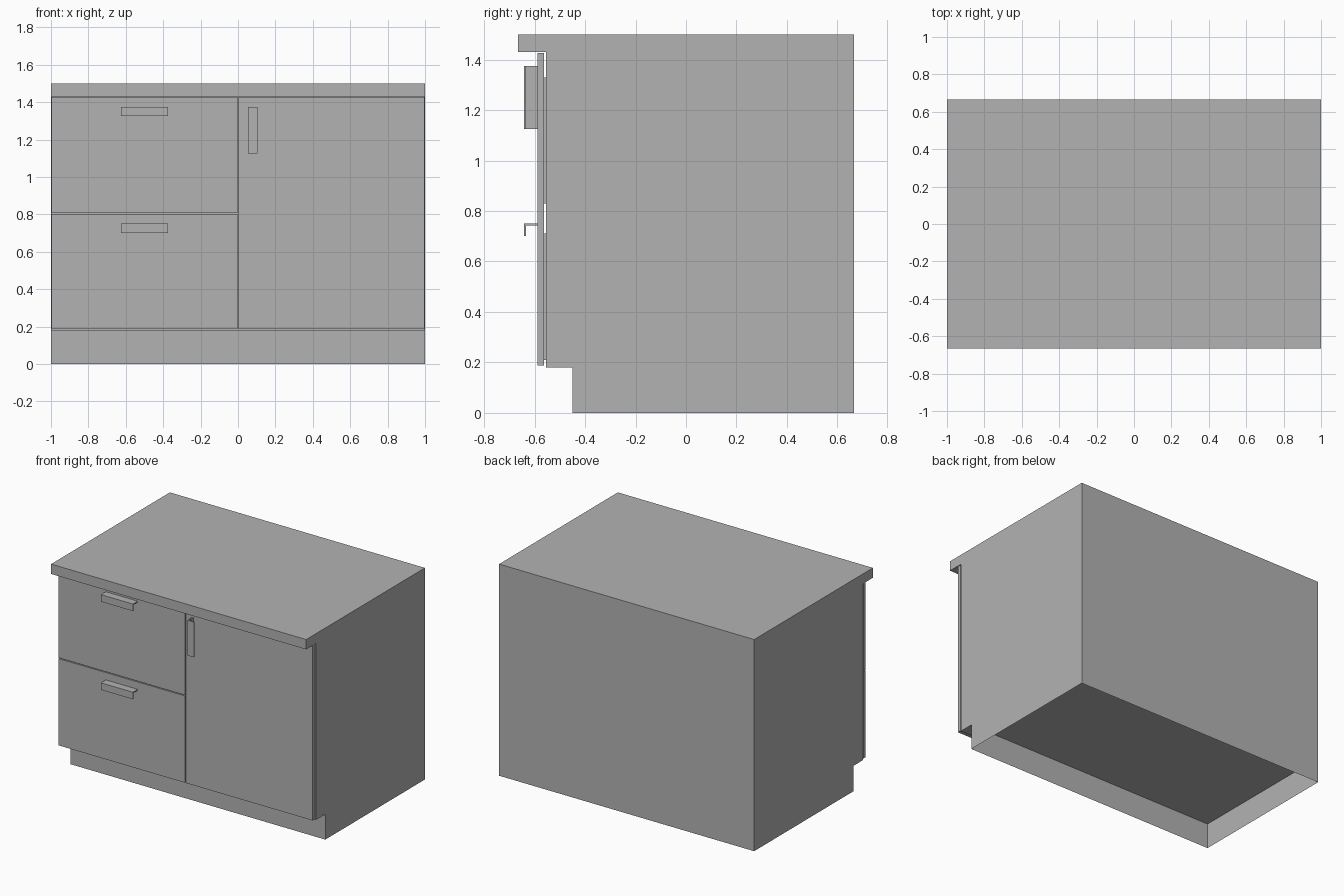
import bpy
import bmesh

old = bpy.data.objects.get("Cube")
if old:
    bpy.data.objects.remove(old, do_unlink=True)

# One plain grey for everything
GREY = (0.45, 0.45, 0.45, 1)
grey = bpy.data.materials.new("plain grey")
grey.use_nodes = True
grey.diffuse_color = GREY
grey.node_tree.nodes["Principled BSDF"].inputs["Base Color"].default_value = GREY


def finish(name, bm):
    mesh = bpy.data.meshes.new(name)
    bm.to_mesh(mesh)
    bm.free()
    mesh.materials.append(grey)
    obj = bpy.data.objects.new(name, mesh)
    bpy.context.collection.objects.link(obj)
    return obj


def prism(bm, profile, offset):
    """Extrude a closed outline of 3D points along an offset."""
    start = [bm.verts.new(p) for p in profile]
    end = [bm.verts.new([a + b for a, b in zip(p, offset)]) for p in profile]
    bm.faces.new(start)
    bm.faces.new(end[::-1])
    for i in range(len(start)):
        j = (i + 1) % len(start)
        bm.faces.new((start[i], end[i], end[j], start[j]))
    bmesh.ops.recalc_face_normals(bm, faces=bm.faces[:])


def box(name, x0, x1, y0, y1, z0, z1):
    bm = bmesh.new()
    prism(bm, [(x0, y0, z0), (x1, y0, z0), (x1, y0, z1), (x0, y0, z1)],
          (0, y1 - y0, 0))
    return finish(name, bm)


# Cabinet body: side outline with worktop overhang and toe kick
BACK, KICK, FRONT, LIP = 0.665, -0.45, -0.555, -0.665
FLOOR, TOP = 0.18, 1.5
outline = [(BACK, 0), (BACK, TOP), (LIP, TOP), (LIP, 1.43),
           (FRONT, 1.43), (FRONT, FLOOR), (KICK, FLOOR), (KICK, 0)]
bm = bmesh.new()
prism(bm, [(-1, y, z) for y, z in outline], (2, 0, 0))
# The underside is open up to a raised floor
bottom = [f for f in bm.faces if all(v.co.z < 0.01 for v in f.verts)]
bmesh.ops.delete(bm, geom=bottom, context='FACES_ONLY')
bm.faces.new([bm.verts.new((x, y, FLOOR)) for x, y in
              ((-1, KICK), (-1, BACK), (1, BACK), (1, KICK))])
finish("cabinet_body", bm)

# Drawer and door fronts, separated by narrow gaps
EDGE, GAP = 0.997, 0.003
PANEL = (-0.588, -0.563)
box("upper_drawer_front", -EDGE, -GAP, *PANEL, 0.808, 1.427)
box("lower_drawer_front", -EDGE, -GAP, *PANEL, 0.187, 0.802)
box("door_front", GAP, EDGE, *PANEL, 0.187, 1.427)

# Drawer boxes meeting the backs of the fronts
for name, low in (("upper_drawer_box", 0.83), ("lower_drawer_box", 0.21)):
    box(name, -0.96, -0.04, PANEL[1], FRONT + 0.01, low, low + 0.5)

# Angled pulls: a thin plate standing off the front with a turned lip
T, DROP, LENGTH, REACH = 0.008, 0.05, 0.25, -0.642
ell = [(PANEL[0], 0), (REACH, 0), (REACH, DROP), (REACH + T, DROP),
       (REACH + T, T), (PANEL[0], T)]


def pull(name, x, z, upright=False):
    bm = bmesh.new()
    if upright:
        prism(bm, [(x + d, y, z) for y, d in ell], (0, 0, -LENGTH))
    else:
        prism(bm, [(x, y, z - d) for y, d in ell], (LENGTH, 0, 0))
    finish(name, bm)


pull("upper_drawer_handle", -0.625, 1.375)
pull("lower_drawer_handle", -0.625, 0.75)
pull("door_handle", 0.053, 1.375, upright=True)
